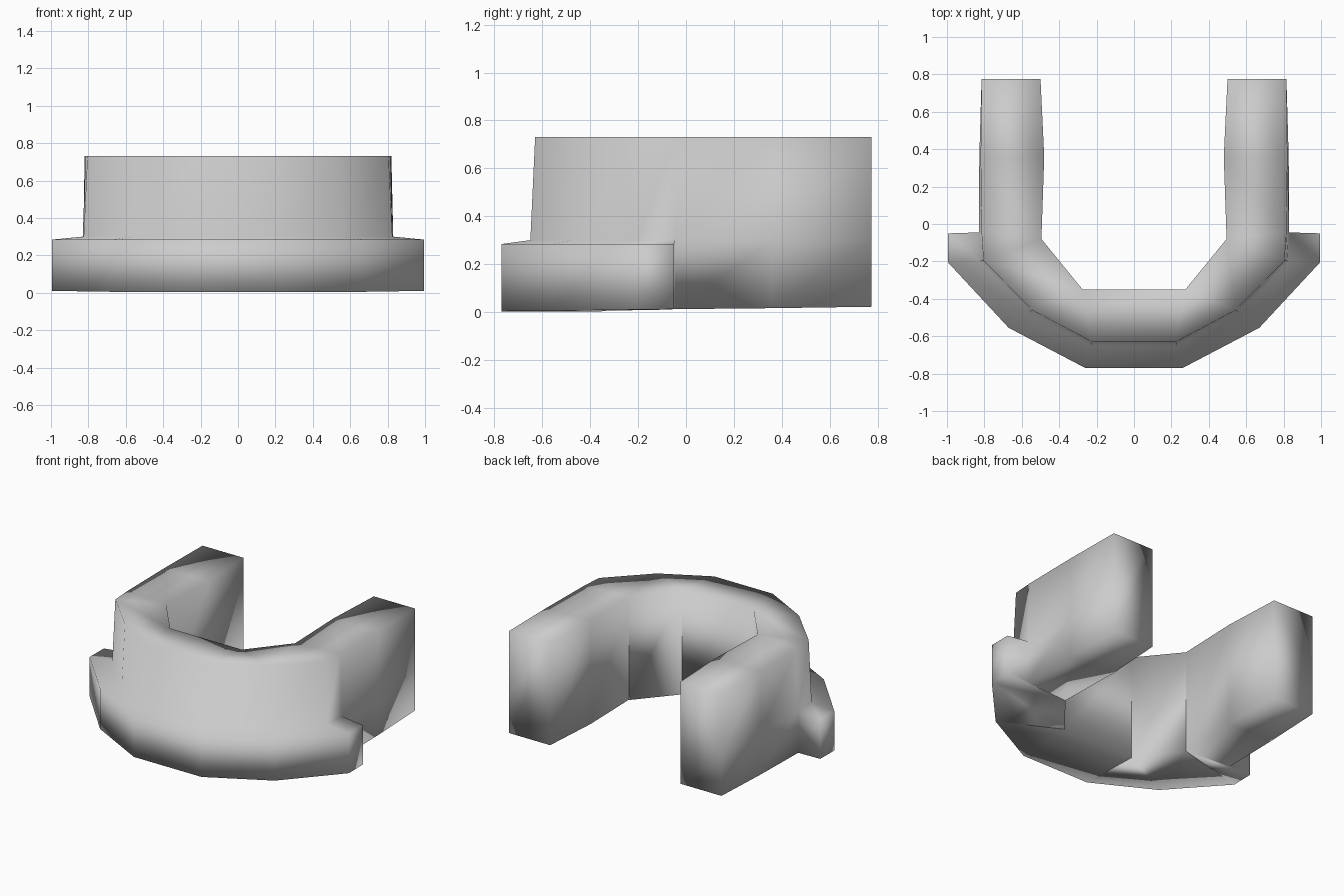
import bpy, bmesh

if "Cube" in bpy.data.objects:
    bpy.data.objects.remove(bpy.data.objects["Cube"])

# Stations along the right half, back to front:
# inner edge, outer edge at top, outer edge lower down, flange edge (or None), base height
STATIONS = [
    ((.50, .775), (.815, .775), (.815, .775), None, .022),
    ((.48, .36), (.82, .36), (.827, .36), None, .016),
    ((.495, -.08), (.815, -.045), (.83, -.045), None, .012),
    ((.495, -.08), (.815, -.045), (.83, -.045), (.995, -.05), .012),
    ((.495, -.08), (.805, -.195), (.825, -.20), (.995, -.205), .010),
    ((.275, -.35), (.545, -.46), (.56, -.475), (.67, -.555), .005),
    ((.275, -.35), (.225, -.63), (.23, -.65), (.26, -.77), .003),
]
TOP, STEP, RIM = .73, .30, .284


def section(station, side):
    """Closed cross-section of the wall with its outer flange."""
    inner, top, low, flange, base = station
    edge, rim = (flange, RIM) if flange else (low, STEP)
    pts = [(inner, base), (inner, TOP), (top, TOP), (low, STEP), (edge, rim), (edge, base)]
    return [(x * side, y, z) for (x, y), z in pts]


# Horseshoe body: loft the sections from one arm round to the other
bm = bmesh.new()
path = [section(s, 1) for s in STATIONS] + [section(s, -1) for s in reversed(STATIONS)]
rings = [[bm.verts.new(p) for p in sec] for sec in path]
n = len(rings[0])
for a, b in zip(rings, rings[1:]):
    for i in range(n):
        j = (i + 1) % n
        bm.faces.new((a[i], a[j], b[j], b[i]))

# Arm end faces
bm.faces.new(rings[0])
bm.faces.new(reversed(rings[-1]))

# Collapse coincident points where the flange starts
bmesh.ops.remove_doubles(bm, verts=bm.verts[:], dist=.0005)
bmesh.ops.recalc_face_normals(bm, faces=bm.faces[:])
for f in bm.faces:
    f.smooth = True
mesh = bpy.data.meshes.new("horseshoe_bracket")
bm.to_mesh(mesh)
bm.free()
bpy.context.collection.objects.link(bpy.data.objects.new("horseshoe_bracket", mesh))
